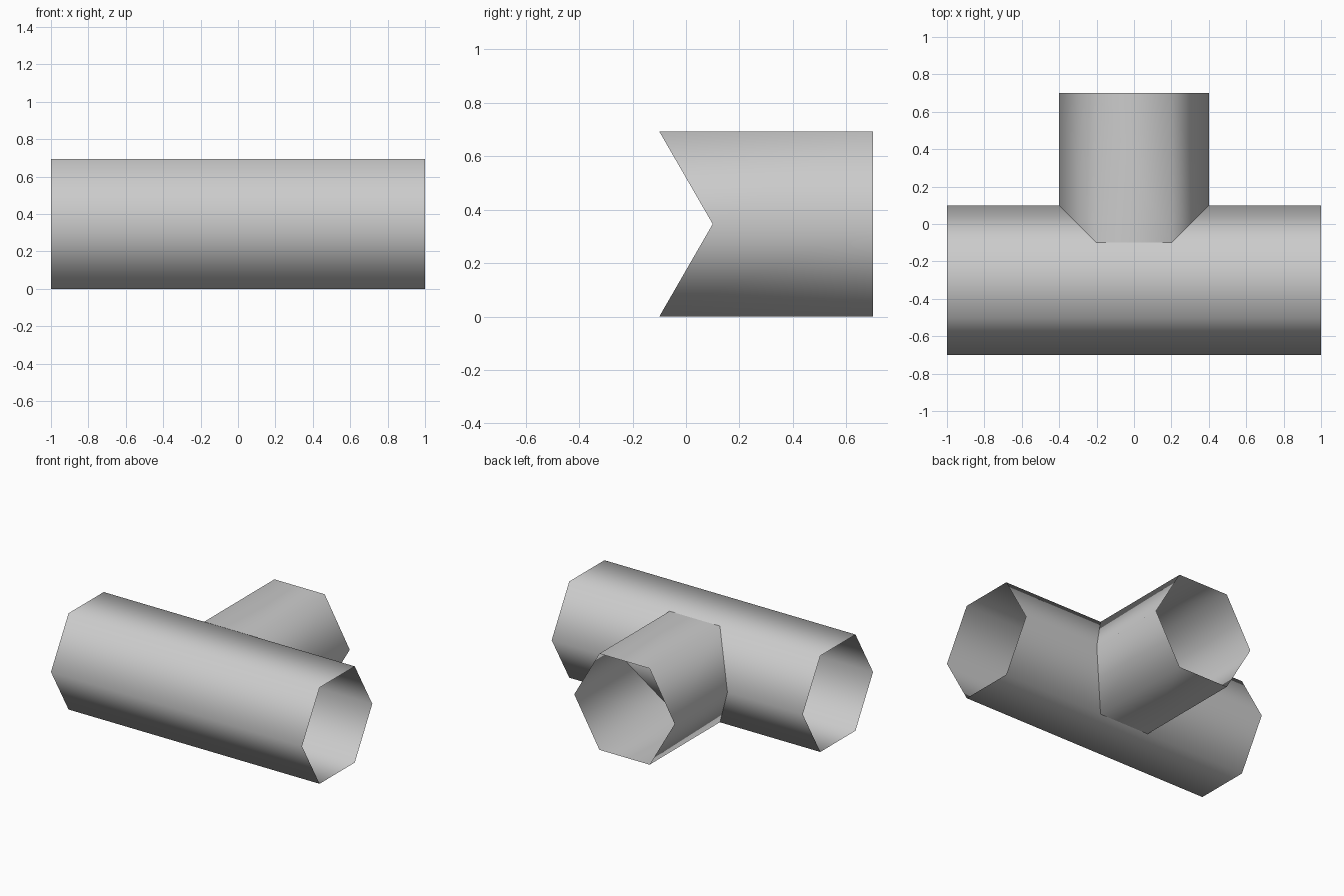
import bpy, bmesh
from math import sin, cos, radians

RADIUS, SIDES = 0.4, 6
MID_Z = RADIUS * sin(radians(60))
RUN_Y = -0.3          # axis of the long run

if "Cube" in bpy.data.objects:
    bpy.data.objects.remove(bpy.data.objects["Cube"])

grey = bpy.data.materials.new("pipe grey")
grey.use_nodes = True
colour = (0.6, 0.6, 0.6, 1)
grey.diffuse_color = colour
grey.node_tree.nodes["Principled BSDF"].inputs["Base Color"].default_value = colour


def open_tube(name, place_start, place_end):
    """Smooth six-sided tube without caps; each place function maps (across, up) to a point."""
    bm = bmesh.new()
    ring = [(RADIUS * cos(radians(360 * i / SIDES)), RADIUS * sin(radians(360 * i / SIDES)))
            for i in range(SIDES)]
    start = [bm.verts.new(place_start(a, u)) for a, u in ring]
    end = [bm.verts.new(place_end(a, u)) for a, u in ring]
    for i in range(SIDES):
        j = (i + 1) % SIDES
        face = bm.faces.new((start[i], start[j], end[j], end[i]))
        face.smooth = True
    # turn the walls outward
    axis = sum((v.co for v in bm.verts), start[0].co * 0) / len(bm.verts)
    bm.normal_update()
    first = bm.faces[:][0]
    if first.normal.dot(first.calc_center_median() - axis) < 0:
        bmesh.ops.reverse_faces(bm, faces=bm.faces[:])
    mesh = bpy.data.meshes.new(name)
    bm.to_mesh(mesh)
    bm.free()
    mesh.materials.append(grey)
    obj = bpy.data.objects.new(name, mesh)
    bpy.context.collection.objects.link(obj)
    return obj


# Long straight run from side to side
open_tube("main_pipe",
          lambda a, u: (-1, RUN_Y + a, MID_Z + u),
          lambda a, u: (1, RUN_Y + a, MID_Z + u))

# Branch to the back, its inner end mitred to sit on the run
open_tube("branch_pipe",
          lambda a, u: (a, RUN_Y + (RADIUS if abs(u) < 0.01 else RADIUS / 2), MID_Z + u),
          lambda a, u: (a, 0.7, MID_Z + u))
